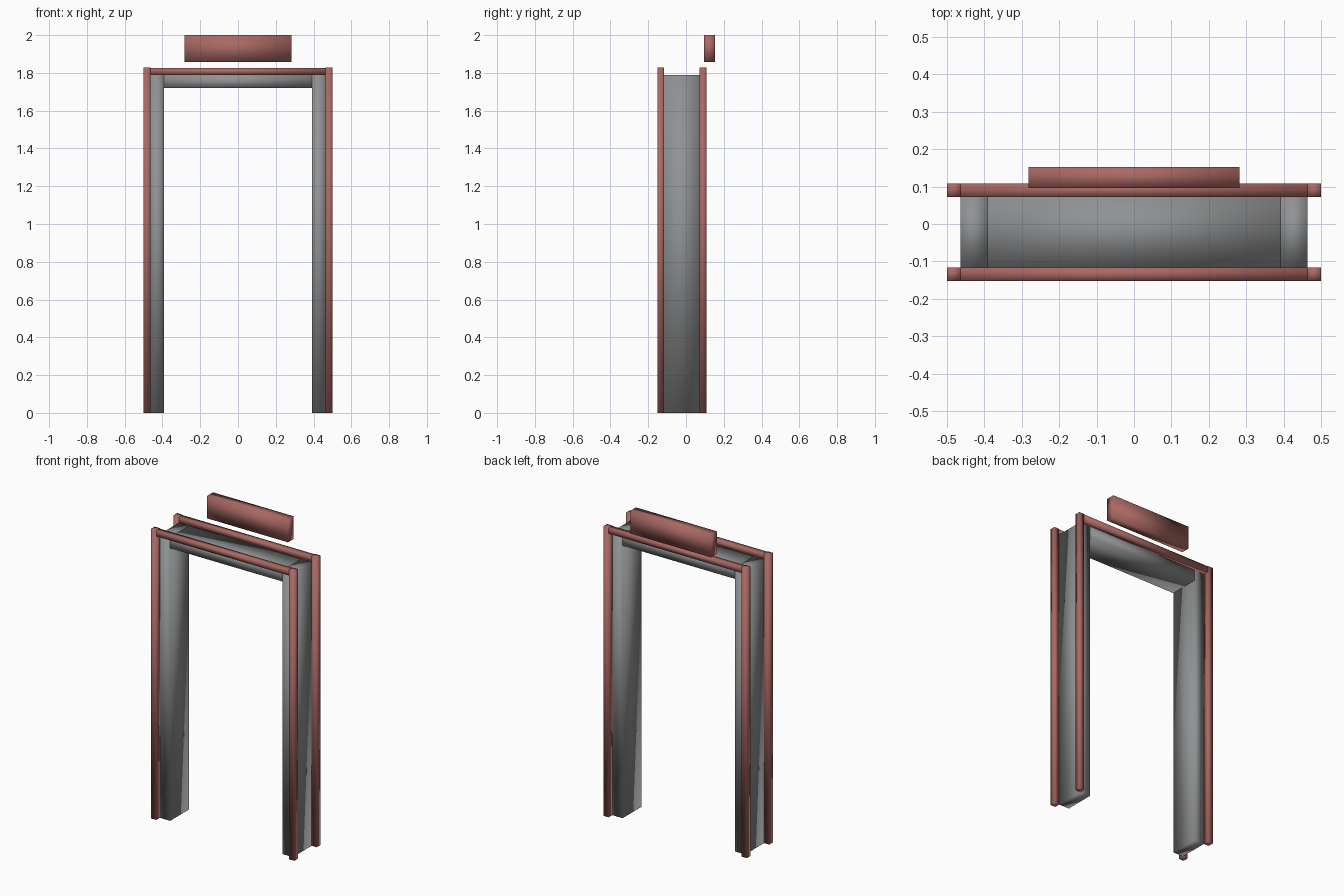
import bpy
import bmesh
from mathutils import Vector

cube = bpy.data.objects.get("Cube")
if cube:
    bpy.data.objects.remove(cube, do_unlink=True)


def make_material(name, rgb):
    mat = bpy.data.materials.new(name)
    mat.use_nodes = True
    color = (*rgb, 1.0)
    mat.diffuse_color = color
    mat.node_tree.nodes["Principled BSDF"].inputs["Base Color"].default_value = color
    return mat


RED = make_material("dusty red", (0.40, 0.14, 0.125))
GREY = make_material("mid grey", (0.28, 0.285, 0.29))


def box(name, low, high, mat):
    """Softly shaded box between two opposite corners."""
    low, high = Vector(low), Vector(high)
    bm = bmesh.new()
    bmesh.ops.create_cube(bm, size=1)
    bmesh.ops.scale(bm, vec=high - low, verts=bm.verts)
    for face in bm.faces:
        face.smooth = True
    mesh = bpy.data.meshes.new(name)
    bm.to_mesh(mesh)
    bm.free()
    mesh.materials.append(mat)
    obj = bpy.data.objects.new(name, mesh)
    obj.location = (low + high) / 2
    bpy.context.collection.objects.link(obj)
    return obj


# Main dimensions
HALF_WIDTH = 0.50
TRIM = 0.036
TOP = 1.828
JAMB_TOP = 1.79
INNER, OUTER = 0.392, HALF_WIDTH - TRIM
FRONT, BACK = -0.152, 0.072      # front edge of each trim frame

# Red trim frames, front and back: two posts and a rail
for label, y in (("front", FRONT), ("back", BACK)):
    for side, x in (("right", -HALF_WIDTH), ("left", OUTER)):
        box(f"{label}_{side}_post", (x, y, 0), (x + TRIM, y + TRIM, TOP), RED)
    box(f"{label}_top_rail", (-OUTER, y, JAMB_TOP), (OUTER, y + TRIM, TOP - 0.003), RED)

# Grey lining between the frames: two jambs and a lintel
for side, x in (("right", -OUTER), ("left", INNER)):
    box(f"{side}_jamb", (x, FRONT + TRIM, 0), (x + OUTER - INNER, BACK, JAMB_TOP), GREY)
box("lintel", (-INNER, FRONT + TRIM, 1.72), (INNER, BACK, JAMB_TOP), GREY)

# Blank sign board above the back frame
box("sign_board", (-0.282, 0.096, 1.857), (0.282, 0.153, 2.0), RED)
